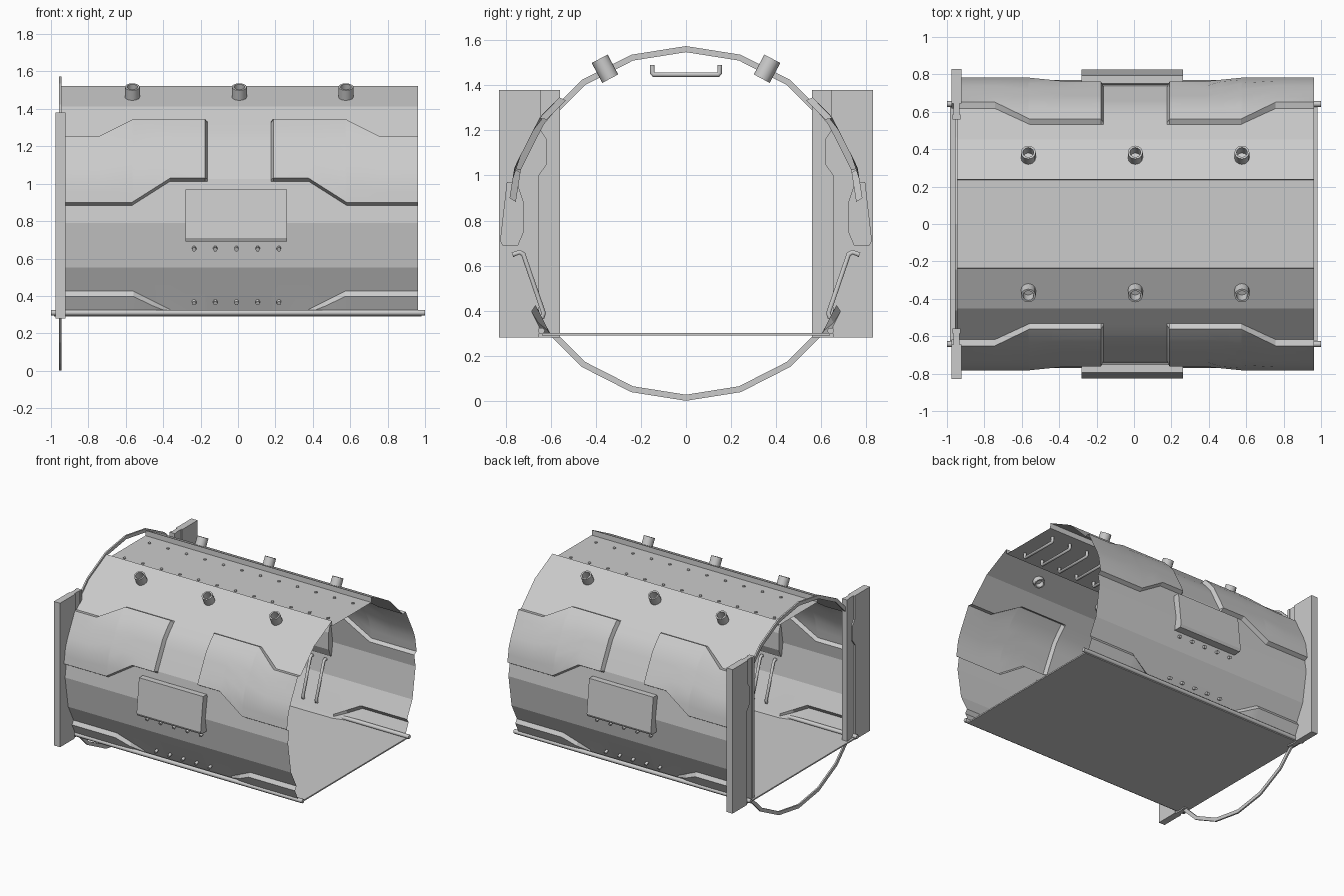
import bpy, bmesh, math
from mathutils import Vector

if "Cube" in bpy.data.objects:
    bpy.data.objects.remove(bpy.data.objects["Cube"])

CX, CZ, R = 0.007, 0.79, 0.77   # tunnel centre and shell radius

def make(name, verts, faces, smooth=None):
    me = bpy.data.meshes.new(name)
    me.from_pydata(verts, [], faces)
    bm = bmesh.new(); bm.from_mesh(me)
    bmesh.ops.remove_doubles(bm, verts=bm.verts, dist=1e-5)
    bmesh.ops.recalc_face_normals(bm, faces=bm.faces)
    bm.to_mesh(me); bm.free()
    ob = bpy.data.objects.new(name, me)
    bpy.context.collection.objects.link(ob)
    if smooth:
        bpy.ops.object.select_all(action='DESELECT')
        ob.select_set(True); bpy.context.view_layer.objects.active = ob
        bpy.ops.object.shade_smooth_by_angle(angle=math.radians(smooth))
    return ob

def prism(name, prof, x0, x1):
    """Extrude a closed (y, z) profile along x."""
    n = len(prof)
    v = [(x, y, z) for x in (x0, x1) for y, z in prof]
    f = [tuple(range(n)), tuple(range(n, 2 * n))]
    f += [(i, (i + 1) % n, n + (i + 1) % n, n + i) for i in range(n)]
    return make(name, v, f)

def box(name, x0, x1, y0, y1, z0, z1):
    return prism(name, [(y0, z0), (y1, z0), (y1, z1), (y0, z1)], x0, x1)

def bar(name, pts, r):
    """Round rod bent along a few points."""
    cu = bpy.data.curves.new(name, 'CURVE')
    cu.dimensions = '3D'; cu.bevel_depth = r; cu.bevel_resolution = 1; cu.use_fill_caps = True
    sp = cu.splines.new('POLY'); sp.points.add(len(pts) - 1)
    for p, c in zip(sp.points, pts):
        p.co = (*c, 1)
    ob = bpy.data.objects.new(name, cu)
    bpy.context.collection.objects.link(ob)
    bpy.ops.object.select_all(action='DESELECT')
    ob.select_set(True); bpy.context.view_layer.objects.active = ob
    bpy.ops.object.convert(target='MESH')

def lathe(name, prof, n, origin, axis):
    """Closed ring profile (radius, height) spun about an axis."""
    q = Vector((0, 0, 1)).rotation_difference(Vector(axis)); m = len(prof)
    v = [Vector(origin) + q @ Vector((r * math.cos(2 * math.pi * i / n), r * math.sin(2 * math.pi * i / n), h))
         for i in range(n) for r, h in prof]
    f = [(i * m + j, i * m + (j + 1) % m, (i + 1) % n * m + (j + 1) % m, (i + 1) % n * m + j)
         for i in range(n) for j in range(m)]
    return make(name, v, f, 35 if n < 20 else None)

# wall section: 20-sided circle, one side, from the roof down to the floor
base = [(R * math.sin(math.radians(a)), CZ + R * math.cos(math.radians(a))) for a in range(18, 127, 18)]
base.append((0.60, 0.295))

def wall(z, off=0.0):
    for (y0, z0), (y1, z1) in zip(base, base[1:]):
        if z >= z1 - 1e-6:
            t = (z - z0) / (z1 - z0)
            n = Vector((z0 - z1, y1 - y0)).normalized()
            return y0 + t * (y1 - y0) + n.x * off, z + n.y * off
    return base[-1]

def lerp(x, table):
    for (x0, a), (x1, b) in zip(table, table[1:]):
        if x <= x1:
            return a + (b - a) * max(0, x - x0) / (x1 - x0)
    return table[-1][1]

UPPER = [(0.37, 1.325), (0.565, 1.325), (0.75, 1.24)]   # raised panel top edge
LOWER = [(0.37, 1.025), (0.575, 0.895)]                 # raised panel bottom edge
SKIRT = [(0.37, 0.312), (0.565, 0.41)]                  # skirt panel top edge

def section(d, o):
    zu, zl, zs = lerp(d, UPPER), lerp(d, LOWER), lerp(d, SKIRT)
    p = [(0, 1.483), (0.236, 1.483), base[0], base[1], wall(zu + .008)]
    stops = [zu] + [zu + (zl - zu) * k / 6 for k in range(1, 6)] + [zl]
    p += [wall(z, o) for z in stops] + [wall(zl - .012)]
    p += [wall(z) for z in (0.79, 0.67, base[5][1], 0.48, zs + .015)]
    so = 0.03 * min(1, max(0, (d - 0.36) / 0.12))
    y, z = wall(zs, so)
    return p + [(y, z), (0.60 + so * 1.2, 0.295)]

# shell with embossed panels
cols = [(0, 0), (.17, 0), (.183, .03), (.37, .03), (.46, .03), (.565, .03), (.575, .03), (.75, .03), (.955, .03)]
cols = [(-d, o) for d, o in cols[:0:-1]] + cols
for s, side in ((-1, "front"), (1, "back")):
    v, f = [], []
    for x, o in cols:
        sec = section(abs(x), o); m = len(sec)
        v += [(x + CX, s * y, z) for y, z in sec]
    for i in range(len(cols) - 1):
        f += [(i * m + j, i * m + j + 1, (i + 1) * m + j + 1, (i + 1) * m + j) for j in range(m - 1)]
    make(side + "_shell", v, f, 17)

    # equipment box through the wall
    prism(side + "_wall_box", [(s * y, z) for y, z in
          ((.795, .97), (.825, .71), (.815, .69), (.745, .69), (.72, .75), (.72, .88), (.75, .97))], -.28, .262)
    # wall grab handles, ends poking through as studs
    for k in range(5):
        x = -0.235 + 0.1135 * k
        bar(side + "_grab_handle", [(x, s * y, z) for y, z in
            ((.77, .648), (.738, .66), (.722, .65), (.632, .39), (.636, .373), (.665, .36))], .012)
    # roof vent pipes
    for x in (-.565, .007, .577):
        a = math.radians(28)
        lathe(side + "_vent_pipe", [(.04, -.055), (.04, .045), (.029, .045), (.029, -.055)], 12,
              (x, s * .362, 1.478), (0, s * math.sin(a), math.cos(a)))
    # floor edge rod
    bar(side + "_floor_rod", [(-1, s * .642, .31), (1, s * .642, .31)], .016)
    # end pillar with raised stepped plate
    box(side + "_pillar", -.965, -.932, s * .56, s * .83, .28, 1.38)
    box(side + "_pillar_edge", -.97, -.927, s * .56, s * .585, .28, 1.38)
    prism(side + "_pillar_plate", [(s * y, z) for y, z in
          ((.83, .28), (.653, .28), (.653, 1.0), (.617, 1.05), (.617, 1.16), (.645, 1.2), (.645, 1.38), (.83, 1.38))],
          -.975, -.923)

# floor plate
box("floor", -.983, .98, -.64, .64, .29, .3)

# ceiling handles
for k in range(12):
    x = CX - .86 + .1564 * k
    bar("ceiling_handle", [(x, y, z) for y, z in
        ((-.15, 1.49), (-.15, 1.455), (-.143, 1.447), (.143, 1.447), (.15, 1.455), (.15, 1.49))], .012)

# 20-sided end ring
lathe("end_ring", [(.787, -.006), (.787, .006), (.76, .006), (.76, -.006)], 20, (-.95, 0, .787), (1, 0, 0))
